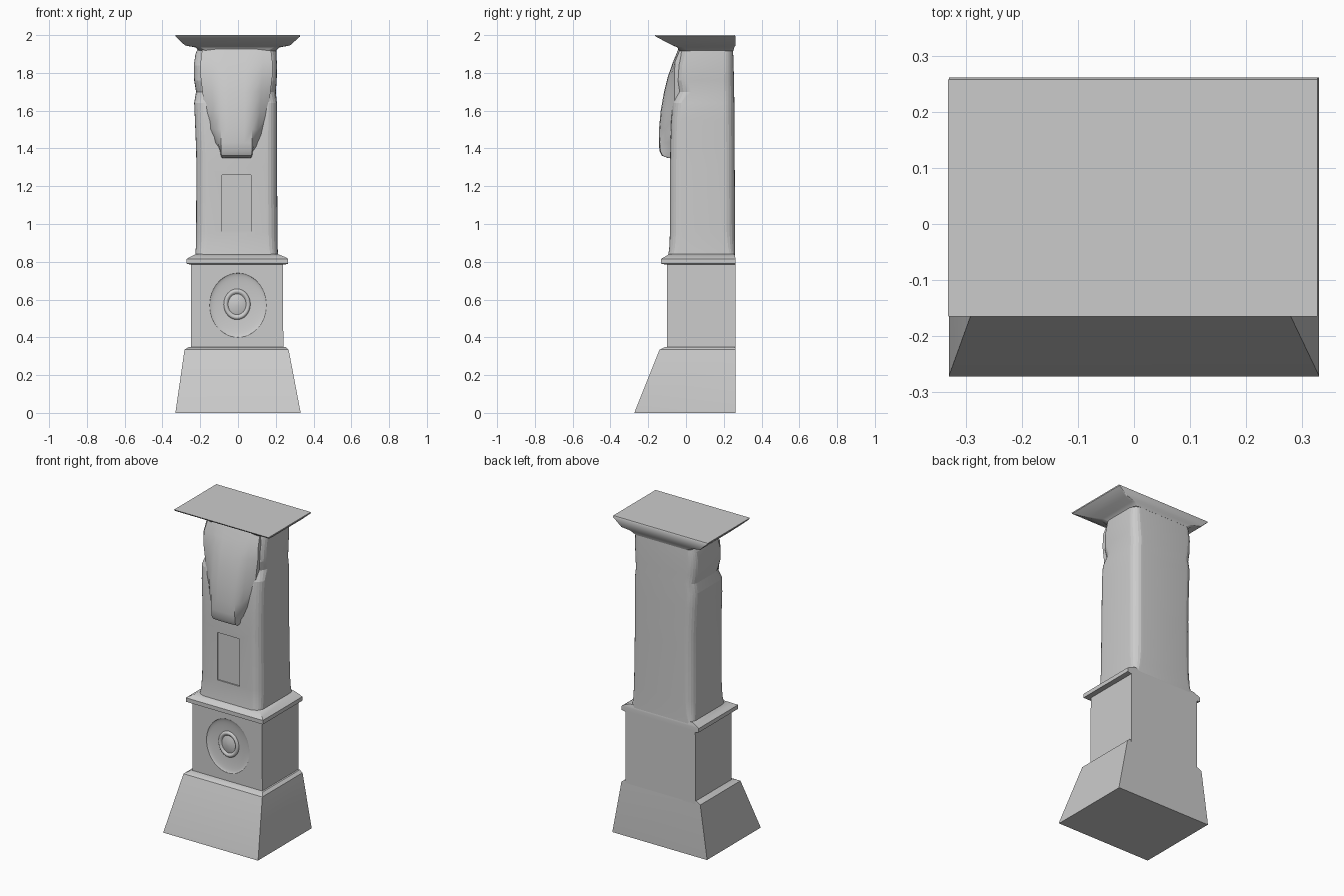
import bpy, bmesh, math

if "Cube" in bpy.data.objects:
    bpy.data.objects.remove(bpy.data.objects["Cube"])


def make(name, bm, angle=35):
    bmesh.ops.recalc_face_normals(bm, faces=bm.faces)
    me = bpy.data.meshes.new(name)
    bm.to_mesh(me)
    bm.free()
    ob = bpy.data.objects.new(name, me)
    bpy.context.collection.objects.link(ob)
    soften(me, angle)
    return ob


def soften(me, angle=35):
    me.shade_smooth()
    me.set_sharp_from_angle(angle=math.radians(angle))


def skin(name, rings, angle=35):
    """Bridge equal-length rings of points and close both ends."""
    bm = bmesh.new()
    loops = [[bm.verts.new(p) for p in r] for r in rings]
    n = len(loops[0])
    for a, b in zip(loops, loops[1:]):
        for i in range(n):
            j = (i + 1) % n
            bm.faces.new((a[i], a[j], b[j], b[i]))
    bm.faces.new(loops[0][::-1])
    bm.faces.new(loops[-1])
    return make(name, bm, angle)


def rounded(z, x0, x1, y0, y1, rf, rb, n=6):
    """Rectangle ring with separate front and back corner radii."""
    pts = []
    for cx, cy, r, start in ((x0 + rf, y0 + rf, rf, 180), (x1 - rf, y0 + rf, rf, 270),
                             (x1 - rb, y1 - rb, rb, 0), (x0 + rb, y1 - rb, rb, 90)):
        for i in range(n + 1):
            a = math.radians(start + 90 * i / n)
            pts.append((cx + r * math.cos(a), cy + r * math.sin(a), z))
    return pts


def rect(z, x0, x1, y0, y1):
    return [(x0, y0, z), (x1, y0, z), (x1, y1, z), (x0, y1, z)]


def cut(ob, cutter):
    m = ob.modifiers.new("cut", 'BOOLEAN')
    m.operation, m.solver, m.object = 'DIFFERENCE', 'EXACT', cutter
    dg = bpy.context.evaluated_depsgraph_get()
    me = bpy.data.meshes.new_from_object(ob.evaluated_get(dg))
    ob.modifiers.clear()
    ob.data = me
    soften(me, 12)
    bpy.data.objects.remove(cutter)


# Flared foot
skin("foot", [rect(0, -.33, .33, -.272, .262), rect(.01, -.33, .33, -.27, .262),
              rect(.335, -.283, .268, -.14, .262), rect(.35, -.258, .25, -.11, .26)])

# Pedestal block with a shallow dished front
block = skin("pedestal_block", [rect(.33, -.25, .24, -.1, .262), rect(.80, -.248, .238, -.1, .262)])
bm = bmesh.new()
bmesh.ops.create_uvsphere(bm, u_segments=40, v_segments=24, radius=1)
bmesh.ops.scale(bm, vec=(.15, .018, .17), verts=bm.verts)
bmesh.ops.translate(bm, vec=(0, -.1, .57), verts=bm.verts)
cut(block, make("dish_cutter", bm))

# Oval medallion: moulded ring with a low domed centre
profile = [(.076, -.07), (.074, -.088), (.066, -.096), (.057, -.094), (.05, -.086),
           (.035, -.091), (.015, -.094), (.002, -.095)]
skin("medallion", [[(r * .95 * math.cos(a) - .005, y, .575 + r * 1.1 * math.sin(a))
                    for a in (math.tau * i / 32 for i in range(32))] for r, y in profile], 60)

# Collar moulding
skin("collar", [rect(.785, -.25, .245, -.105, .262), rect(.79, -.272, .266, -.132, .262),
                rect(.815, -.272, .266, -.132, .262), rect(.825, -.255, .25, -.115, .26),
                rect(.84, -.225, .212, -.09, .257)])

# Rounded shaft: z, x0, x1, y0, y1, front radius, back radius
sections = [(.81, -.228, .212, -.097, .26, .05, .03), (.88, -.223, .21, -.088, .26, .06, .05),
            (.96, -.222, .21, -.085, .26, .065, .06), (1.3, -.22, .206, -.085, .258, .065, .06),
            (1.4, -.222, .206, -.083, .258, .065, .06), (1.55, -.228, .206, -.078, .256, .06, .06),
            (1.64, -.232, .206, -.07, .256, .06, .06), (1.70, -.222, .2, -.056, .255, .085, .06),
            (1.76, -.232, .205, -.057, .254, .065, .06), (1.84, -.234, .206, -.05, .252, .06, .055),
            (1.9, -.225, .204, -.036, .25, .06, .05), (1.95, -.205, .2, -.03, .248, .06, .04)]
shaft = skin("shaft", [rounded(*s) for s in sections])
panel = skin("panel_cutter", [rect(.96, -.085, .07, -.3, -.077), rect(1.26, -.085, .07, -.3, -.077)])
cut(shaft, panel)

# Bulging tongue on the shaft front: z, crest half width, foot half width, crest y
tongue = [(1.35, .076, .078, -.098), (1.362, .08, .084, -.128), (1.385, .082, .088, -.14),
          (1.43, .082, .12, -.144), (1.5, .083, .15, -.143), (1.6, .085, .17, -.134),
          (1.7, .087, .18, -.116), (1.78, .09, .19, -.096), (1.86, .1, .19, -.068),
          (1.94, .11, .18, -.035)]
rings = []
for z, w, f, y in tongue:
    yb = max(-.062, y + .01)
    half = [(f, yb), (w + (f - w) * .45, y + (yb - y) * .42), (w, y + (yb - y) * .06), (w * .5, y)]
    front = [(-x - .008, v, z) for x, v in half] + [(x - .008, v, z) for x, v in half[::-1]]
    rings.append(front + [(f - .008, .02, z), (-f - .008, .02, z)])
skin("tongue", rings, 40)

# Flaring cap slab
skin("cap", [rounded(1.915, -.205, .2, -.035, .25, .05, .03), rounded(1.935, -.225, .22, -.045, .256, .03, .015),
             rounded(1.945, -.28, .275, -.07, .262, .01, .01), rounded(1.992, -.33, .328, -.16, .262, .002, .002),
             rounded(2.0, -.332, .328, -.165, .258, .002, .002)])
